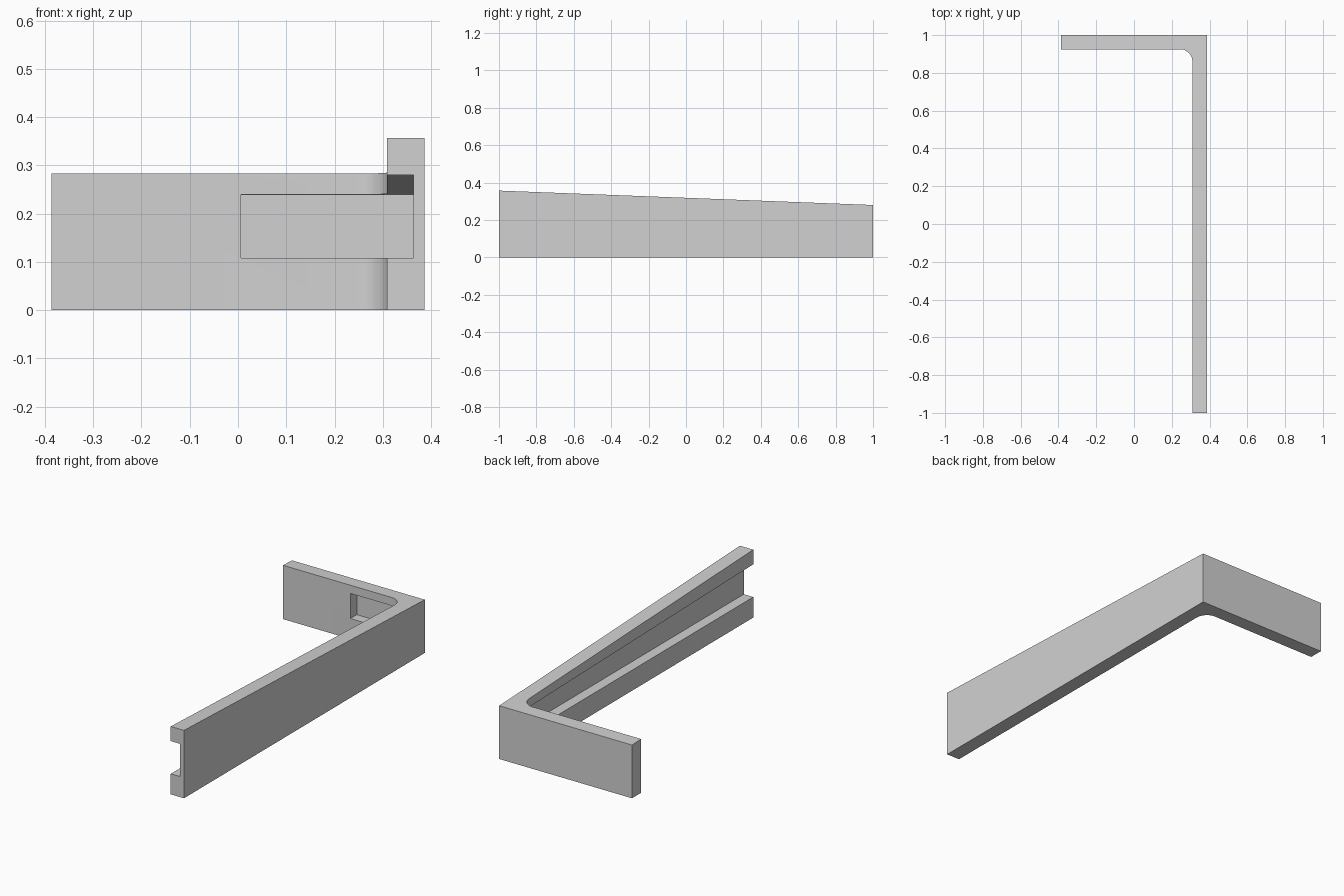
import bpy
import bmesh
from math import sin, cos, pi

cube = bpy.data.objects.get("Cube")
if cube:
    bpy.data.objects.remove(cube, do_unlink=True)

HALF_W, HALF_L = 0.386, 1.0      # overall half width and half length
WALL = 0.077                     # bar thickness
FILLET = 0.065                   # inner corner radius
INNER_X, INNER_Y = HALF_W - WALL, HALF_L - WALL + 0.002


def prism(name, outline, bottom, top):
    """Extrude an anticlockwise outline up to a top height that depends on y."""
    bm = bmesh.new()
    low = [bm.verts.new((x, y, bottom)) for x, y in outline]
    high = [bm.verts.new((x, y, top(y))) for x, y in outline]
    bm.faces.new(low[::-1])
    bm.faces.new(high)
    n = len(outline)
    for i in range(n):
        j = (i + 1) % n
        bm.faces.new((low[i], low[j], high[j], high[i]))
    mesh = bpy.data.meshes.new(name)
    bm.to_mesh(mesh)
    bm.free()
    obj = bpy.data.objects.new(name, mesh)
    bpy.context.collection.objects.link(obj)
    return obj


def slope(front, back):
    """Height falling evenly from the front end to the back end."""
    return lambda y: front + (back - front) * (y + HALF_L) / (2 * HALF_L)


grey = bpy.data.materials.new("light grey")
grey.use_nodes = True
colour = (0.64, 0.64, 0.64, 1)
grey.diffuse_color = colour
grey.node_tree.nodes["Principled BSDF"].inputs["Base Color"].default_value = colour

# L-shaped bar with a rounded inner corner and a sloping top
steps = 16
corner = [(INNER_X - FILLET + FILLET * cos(a), INNER_Y - FILLET + FILLET * sin(a))
          for a in (pi / 2 * i / steps for i in range(steps + 1))]
outline = [(INNER_X, -HALF_L), (HALF_W, -HALF_L), (HALF_W, HALF_L),
           (-HALF_W, HALF_L), (-HALF_W, INNER_Y)] + corner[::-1]
bar = prism("corner_bar", outline, 0, slope(0.357, 0.28))
bar.data.materials.append(grey)

# Groove along the inside, open at the front end and closed in the short arm
groove = prism("groove_cutter",
               [(0.006, -1.1), (0.364, -1.1), (0.364, 0.978), (0.006, 0.978)],
               0.108, slope(0.28, 0.238))
groove.hide_render = True
groove.data.materials.append(grey)

cut = bar.modifiers.new("groove", "BOOLEAN")
cut.operation = "DIFFERENCE"
cut.solver = "EXACT"
cut.object = groove

bpy.ops.object.select_all(action="DESELECT")
bar.select_set(True)
bpy.context.view_layer.objects.active = bar
bpy.ops.object.modifier_apply(modifier=cut.name)
bpy.data.objects.remove(groove, do_unlink=True)
bpy.ops.object.shade_smooth_by_angle(angle=pi / 6)
